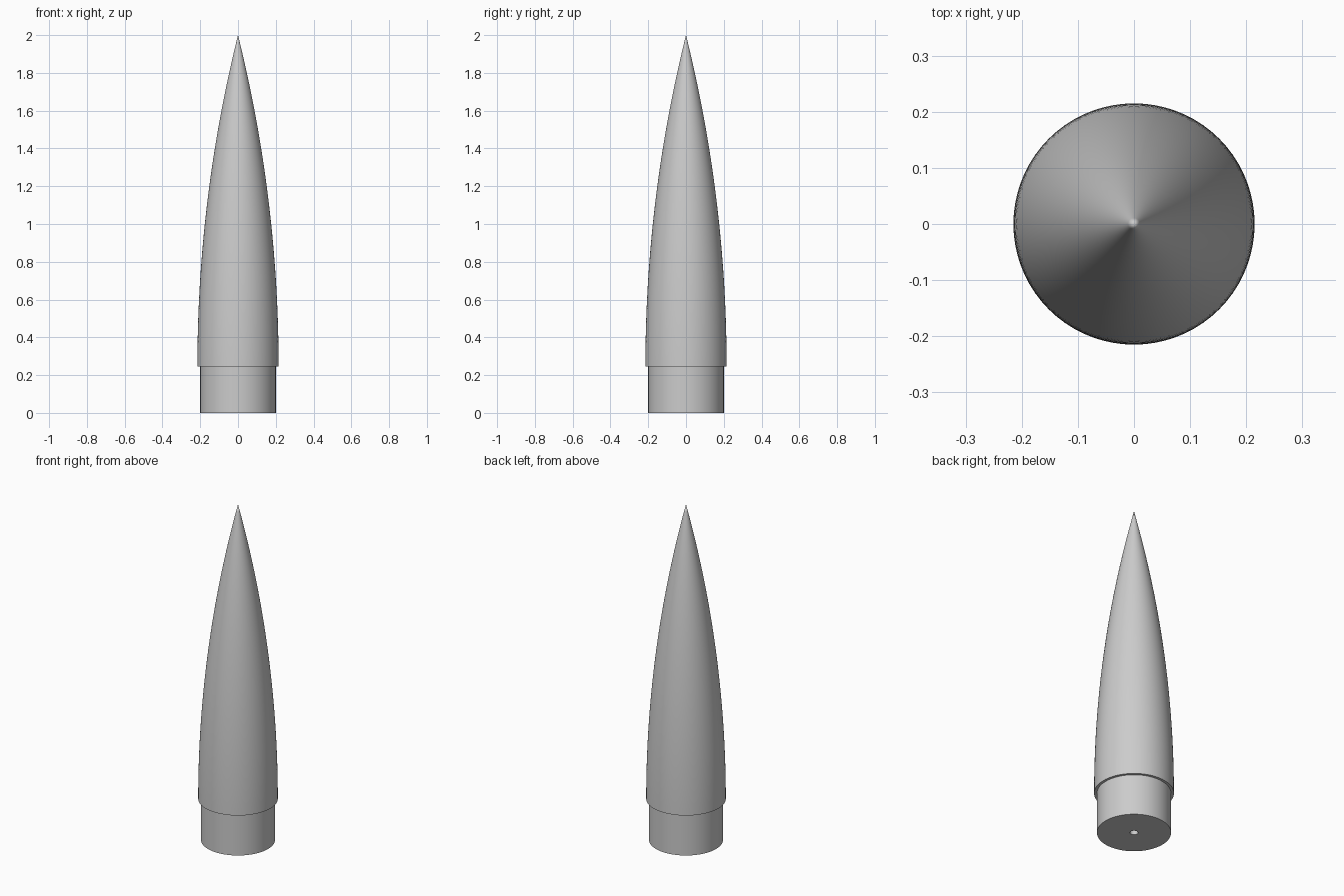
import bpy, bmesh, math

SIDES = 72
LENGTH = 2.0
BODY_R, SHOULDER_R, HOLE_R = 0.215, 0.2, 0.022
STEP_Z = 0.245

cube = bpy.data.objects.get("Cube")
if cube:
    bpy.data.objects.remove(cube, do_unlink=True)

grey = bpy.data.materials.new("plain_grey")
grey.use_nodes = True
colour = (0.6, 0.6, 0.6, 1)
grey.diffuse_color = colour
grey.node_tree.nodes["Principled BSDF"].inputs["Base Color"].default_value = colour


def lathe(name, profile):
    """Spin a (radius, height) profile around the z axis."""
    bm = bmesh.new()
    verts = [bm.verts.new((r, 0, z)) for r, z in profile]
    edges = [bm.edges.new(pair) for pair in zip(verts, verts[1:])]
    bmesh.ops.spin(bm, geom=verts + edges, axis=(0, 0, 1), cent=(0, 0, 0),
                   angle=math.tau, steps=SIDES, use_duplicate=False)
    bmesh.ops.remove_doubles(bm, verts=bm.verts, dist=1e-5)
    bmesh.ops.recalc_face_normals(bm, faces=bm.faces)
    mesh = bpy.data.meshes.new(name)
    bm.to_mesh(mesh)
    bm.free()
    mesh.materials.append(grey)
    obj = bpy.data.objects.new(name, mesh)
    bpy.context.collection.objects.link(obj)
    bpy.ops.object.select_all(action='DESELECT')
    obj.select_set(True)
    bpy.context.view_layer.objects.active = obj
    bpy.ops.object.shade_smooth_by_angle(angle=math.radians(30))
    return obj


# Pointed ogive: a circular arc tangent to the cylinder at its base
height = LENGTH - STEP_Z
arc_r = (BODY_R ** 2 + height ** 2) / (2 * BODY_R)
rings = 40
ogive = []
for i in range(rings):
    h = height * i / rings
    ogive.append((math.sqrt(arc_r ** 2 - h ** 2) + BODY_R - arc_r, STEP_Z + h))
lathe("nose_cone", [(0, STEP_Z)] + ogive + [(0, LENGTH)])

# Narrower shoulder with a small central hole in its base
lathe("shoulder", [(0, STEP_Z - 0.01), (HOLE_R, STEP_Z - 0.01), (HOLE_R, 0),
                   (SHOULDER_R, 0), (SHOULDER_R, STEP_Z)])
